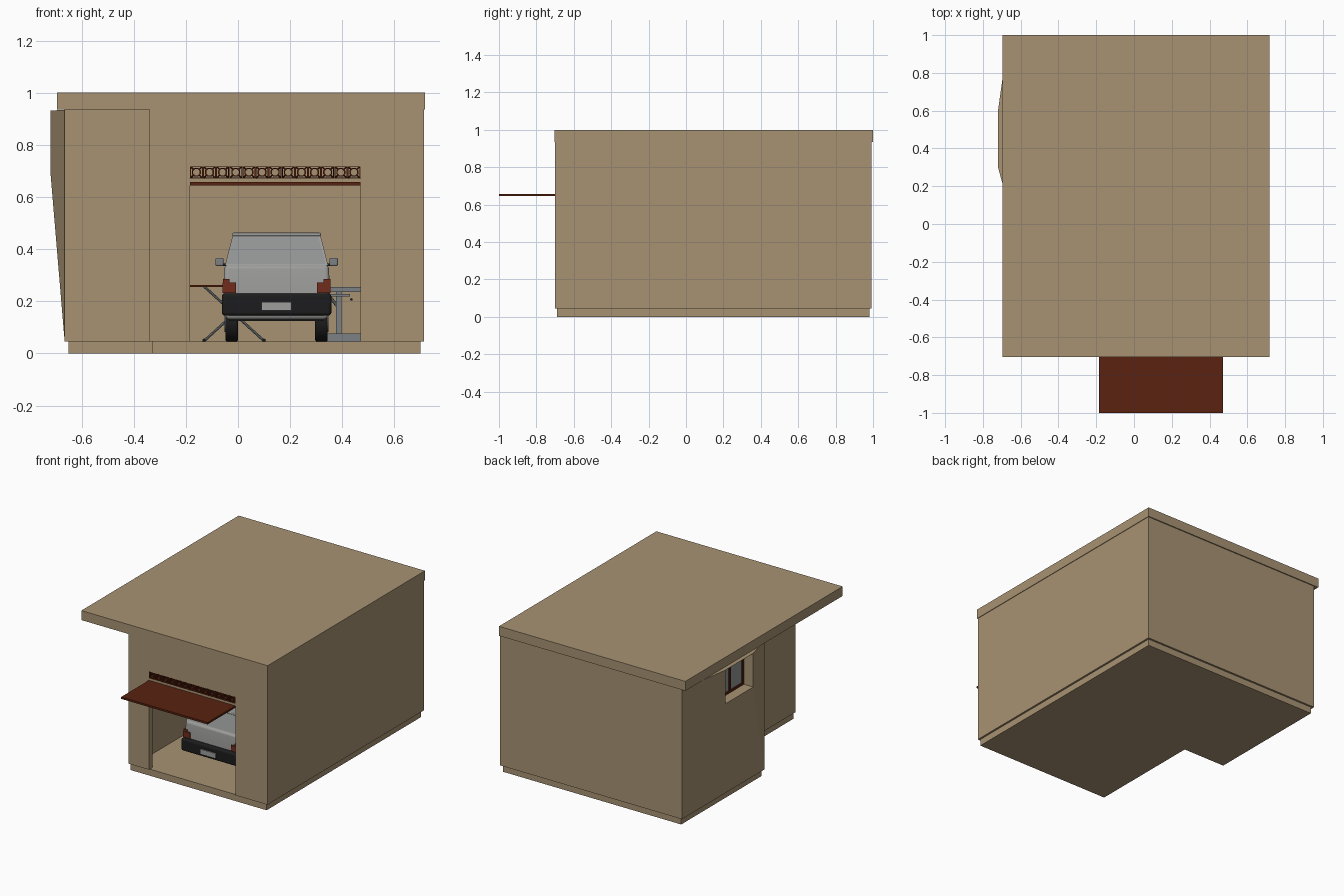
import bpy, bmesh, math
from mathutils import Vector, Matrix

cube = bpy.data.objects.get("Cube")
if cube:
    bpy.data.objects.remove(cube, do_unlink=True)


def material(name, *rgb):
    m = bpy.data.materials.new(name)
    m.use_nodes = True
    m.diffuse_color = (*rgb, 1)
    m.node_tree.nodes["Principled BSDF"].inputs["Base Color"].default_value = (*rgb, 1)
    return m


tan = material("tan plaster", .39, .29, .17)
brown = material("red brown wood", .1, .016, .005)
paint = material("pale grey paint", .34, .34, .33)
glass = material("grey glass", .29, .3, .3)
black = material("black rubber", .012, .012, .013)
red = material("tail light red", .16, .025, .012)
metal = material("steel grey", .2, .22, .23)


def finish(name, bm, *mats):
    bmesh.ops.recalc_face_normals(bm, faces=bm.faces)
    me = bpy.data.meshes.new(name)
    bm.to_mesh(me)
    bm.free()
    for m in mats:
        me.materials.append(m)
    ob = bpy.data.objects.new(name, me)
    bpy.context.collection.objects.link(ob)
    return ob


def box(name, mat, x, y, z):
    bm = bmesh.new()
    bmesh.ops.create_cube(bm, size=1)
    for v in bm.verts:
        v.co = [r[0] if c < 0 else r[1] for c, r in zip(v.co, (x, y, z))]
    return finish(name, bm, mat)


def loft(name, mats, rings, inset=0):
    """Join point rings of equal length; optionally inset the sides as glass."""
    bm = bmesh.new()
    rows = [[bm.verts.new(p) for p in ring] for ring in rings]
    n = len(rows[0])
    sides = [bm.faces.new((a[i], a[(i + 1) % n], b[(i + 1) % n], b[i]))
             for a, b in zip(rows, rows[1:]) for i in range(n)]
    bm.faces.new(rows[0])
    bm.faces.new(rows[-1])
    if inset:
        bmesh.ops.recalc_face_normals(bm, faces=bm.faces)
        bmesh.ops.inset_individual(bm, faces=sides, thickness=inset, depth=-.002)
        for f in sides:
            f.material_index = 1
    return finish(name, bm, *mats)


def l_plan(name, x0, x1, y0, y1, notch_x, notch_y, z0, z1):
    plan = [(notch_x, y0), (x1, y0), (x1, y1), (x0, y1), (x0, notch_y), (notch_x, notch_y)]
    return loft(name, [tan], [[(x, y, z) for x, y in plan] for z in (z0, z1)])


def rod(name, mat, a, b, radius, sides=8):
    a, b = Vector(a), Vector(b)
    bm = bmesh.new()
    bmesh.ops.create_cone(bm, cap_ends=True, segments=sides, radius1=radius, radius2=radius,
                          depth=(b - a).length,
                          matrix=Matrix.Translation((a + b) / 2)
                          @ (b - a).to_track_quat('Z', 'Y').to_matrix().to_4x4())
    return finish(name, bm, mat)


def cut(target, *cutters):
    for c in cutters:
        c.hide_render = True
        mod = target.modifiers.new("cut", 'BOOLEAN')
        mod.object, mod.operation, mod.solver = c, 'DIFFERENCE', 'EXACT'
        bpy.context.view_layer.objects.active = target
        bpy.ops.object.modifier_apply(modifier=mod.name)


def round_edges(ob, width):
    mod = ob.modifiers.new("bevel", 'BEVEL')
    mod.width, mod.segments, mod.limit_method = width, 3, 'ANGLE'
    bpy.ops.object.select_all(action='DESELECT')
    ob.select_set(True)
    bpy.context.view_layer.objects.active = ob
    bpy.ops.object.shade_smooth_by_angle()


# Building shell: L-shaped plinth, hollow walls, roof slab
l_plan("plinth", -.65, .70, -.69, .98, -.33, .11, 0, .045)
walls = l_plan("walls", -.665, .713, -.70, .993, -.34, .10, .045, .935)
box("roof", tan, (-.695, .717), (-.703, 1), (.935, 1))

# Outward bulge of the side wall around the window
rect = lambda x, y0, y1, z0, z1: [(x, y0, z0), (x, y1, z0), (x, y1, z1), (x, y0, z1)]
bulge = loft("window_bulge", [tan], [rect(-.66, .101, .992, .046, .934),
                                     rect(-.665, .101, .992, .046, .934),
                                     rect(-.72, .3, .6, .7, .932)])

# Openings
DX = (-.185, .47)
room = l_plan("room_cutter", -.63, .675, -.66, .955, -.3, .14, -.1, 1.1)
door_hole = box("door_cutter", tan, DX, (-.8, -.6), (0, .65))
vent_hole = box("vent_cutter", tan, DX, (-.8, -.6), (.672, .718))
window_hole = box("window_cutter", tan, (-.8, -.55), (.301, .599), (.701, .931))
cut(walls, room, door_hole, vent_hole, window_hole)
cut(bulge, window_hole)
for c in (room, door_hole, vent_hole, window_hole):
    bpy.data.objects.remove(c, do_unlink=True)

# Raised door
box("raised_door", brown, DX, (-1, -.69), (.645, .658))

# Pierced vent blocks: square frame, octagon ring and corner ties
pitch = (DX[1] - DX[0]) / 13
for i in range(13):
    cx, cz = DX[0] + pitch * (i + .5), .695
    bm = bmesh.new()
    for n, turn, outer, inner in ((4, .5, .0322, .0275), (8, .5, .0185, .013)):
        loops = []
        for y in (-.70, -.662):
            for r in (outer, inner):
                loops.append([bm.verts.new((cx + r * math.cos((k + turn) * math.tau / n) * (1.09 if n == 4 else 1),
                                            y, cz + r * math.sin((k + turn) * math.tau / n)))
                              for k in range(n)])
        for a, b in ((0, 1), (1, 3), (3, 2), (2, 0)):
            for k in range(n):
                j = (k + 1) % n
                bm.faces.new((loops[a][k], loops[a][j], loops[b][j], loops[b][k]))
    finish(f"vent_block_{i + 1}", bm, brown)
    for s in (-1, 1):
        for t in (-1, 1):
            rod("vent_tie", brown, (cx + s * .012, -.68, cz + t * .012),
                (cx + s * .022, -.68, cz + t * .021), .003, 4)

# Side window frame and pane
for y in ((.301, .318), (.582, .599), (.443, .457)):
    box("window_upright", brown, (-.65, -.632), y, (.701, .931))
for z in ((.701, .716), (.916, .931)):
    box("window_rail", brown, (-.65, -.632), (.301, .599), z)
box("window_pane", glass, (-.643, -.64), (.31, .59), (.705, .925))

# Van body, widest at the waist; the rear faces the door
CX = .148


def van_ring(half, y0, y1, z):
    return [(CX - half, y0, z), (CX + half, y0, z), (CX + half, y1, z), (CX - half, y1, z)]


body = loft("van_body", [paint], [van_ring(.195, -.50, .49, .13), van_ring(.205, -.505, .50, .24),
                                  van_ring(.20, -.495, .47, .34)])
round_edges(body, .015)
loft("van_cabin", [paint, glass], [van_ring(.198, -.492, .30, .337),
                                   van_ring(.168, -.45, .10, .455)], inset=.012)
round_edges(box("van_roof", paint, (CX - .17, CX + .17), (-.455, .105), (.45, .463)), .005)

# Bumpers, plate and lights
for name, y in (("rear", (-.53, -.47)), ("front", (.46, .53))):
    round_edges(box(name + "_bumper", black, (CX - .21, CX + .21), y, (.145, .23)), .012)
box("underbody", black, (CX - .18, CX + .18), (-.48, .47), (.125, .14))
box("number_plate", paint, (CX - .057, CX + .057), (-.536, -.529), (.165, .197))
for s in (-1, 1):
    span = lambda a, b: sorted((CX + s * a, CX + s * b))
    box("tail_light", red, span(.155, .207), (-.511, -.45), (.232, .272))
    box("tail_light_top", red, span(.18, .206), (-.509, -.46), (.272, .285))
    box("head_light", glass, span(.12, .19), (.47, .505), (.24, .285))
    round_edges(box("mirror", metal, span(.203, .235), (.12, .145), (.335, .367)), .006)
    box("mirror_arm", black, span(.18, .21), (.125, .14), (.335, .345))
    for y in (-.31, .32):
        x0, x1 = span(.148, .196)
        round_edges(rod("wheel", black, (x0, y, .123), (x1, y, .123), .078, 24), .008)
        x0, x1 = span(.17, .199)
        rod("hub", metal, (x0, y, .123), (x1, y, .123), .04, 16)

# Folding table on crossed legs
box("table_top", brown, (-.32, .16), (.62, .86), (.255, .263))
for y in (.65, .83):
    for s in (-1, 1):
        rod("table_leg", metal, (-.015 + s * .115, y, .048), (-.015 - s * .115, y, .257), .005)
        rod("table_foot", black, (-.015 + s * .115, y - .01, .05), (-.015 + s * .115, y + .01, .05), .007)

# Machine stand beside the van
box("stand_base", metal, (.33, .56), (.55, .75), (.045, .077))
box("stand_post", metal, (.375, .397), (.63, .66), (.07, .235))
box("stand_top", metal, (.33, .58), (.53, .77), (.235, .255))
box("stand_shelf", metal, (.33, .43), (.55, .75), (.218, .228))
rod("stand_knob", black, (.435, .5, .207), (.435, .53, .207), .005)
rod("stand_brace", metal, (.39, .645, .17), (.35, .645, .22), .006)
